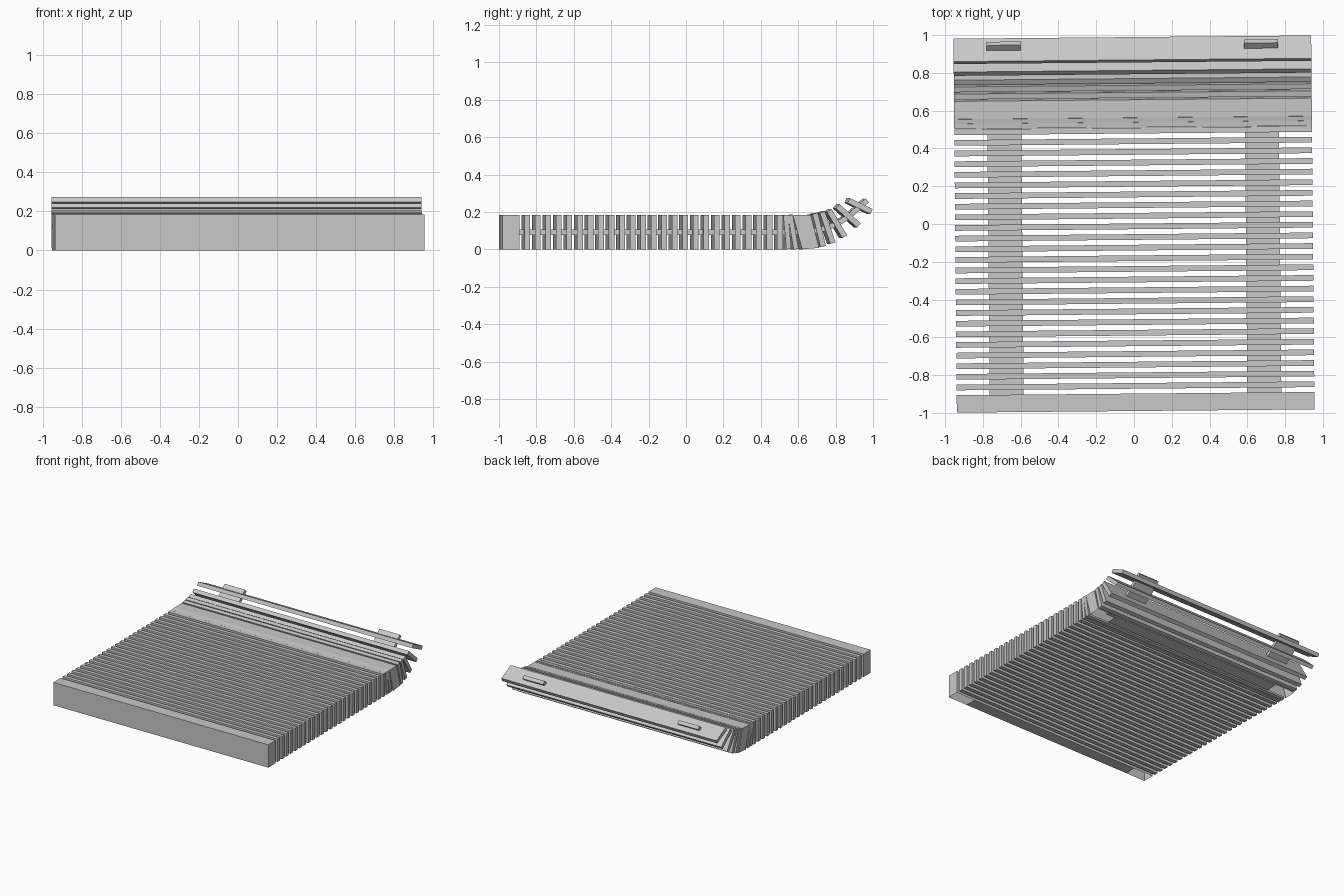
import bpy, bmesh, math
from mathutils import Vector

if "Cube" in bpy.data.objects:
    bpy.data.objects.remove(bpy.data.objects["Cube"])

HALF = 0.947                 # half length of every slat
TURN = math.radians(0.52)    # whole assembly sits slightly turned

grey = bpy.data.materials.new("light_grey")
grey.diffuse_color = (0.58, 0.58, 0.58, 1)
grey.use_nodes = True
grey.node_tree.nodes["Principled BSDF"].inputs["Base Color"].default_value = grey.diffuse_color


def prism(name, profile, x0=-HALF, x1=HALF, open_bottom=False):
    """Extrude a (y, z) outline along x; optionally leave its lowest side open."""
    bm = bmesh.new()
    a = [bm.verts.new((x0, y, z)) for y, z in profile]
    b = [bm.verts.new((x1, y, z)) for y, z in profile]
    n = len(profile)
    bm.faces.new(a)
    bm.faces.new(b[::-1])
    sides = [bm.faces.new((a[i], b[i], b[(i + 1) % n], a[(i + 1) % n])) for i in range(n)]
    bmesh.ops.recalc_face_normals(bm, faces=bm.faces[:])
    if open_bottom:
        low = min(sides, key=lambda f: f.calc_center_median().z)
        bmesh.ops.delete(bm, geom=[low], context='FACES_ONLY')
    mesh = bpy.data.meshes.new(name)
    bm.to_mesh(mesh)
    bm.free()
    mesh.materials.append(grey)
    obj = bpy.data.objects.new(name, mesh)
    obj.rotation_euler.z = TURN
    bpy.context.collection.objects.link(obj)
    return obj


def ribbon(path, thick):
    """Closed outline of constant thickness around an open (y, z) path."""
    pts = [Vector(p) for p in path]
    up, down = [], []
    for i, p in enumerate(pts):
        t = (pts[min(i + 1, len(pts) - 1)] - pts[max(i - 1, 0)]).normalized()
        n = Vector((-t.y, t.x)) * thick / 2
        up.append(p + n)
        down.append(p - n)
    return [tuple(p) for p in up + down[::-1]]


def solid_block(name, profile):
    """Thick crossbar with open end pockets and a central plate below."""
    prism(name, profile, open_bottom=True)
    (ya, za), (yb, zb) = profile[0], profile[1]
    prism(name + "_base_plate", [(ya, za), (yb, zb), (yb, zb + 0.004), (ya, za + 0.004)],
          -0.77, 0.77)


# Thick front crossbar and the leaning crossbar where the bend starts
solid_block("front_block", [(-0.99, 0), (-0.898, 0), (-0.898, 0.183), (-0.99, 0.183)])
solid_block("bend_block", [(0.612, 0), (0.703, 0.008), (0.658, 0.185), (0.563, 0.183)])

# Row of upright slats
for i in range(25):
    y = -0.857 + i * 0.0563
    prism(f"slat_{i + 1:02d}", [(y - 0.015, 0), (y + 0.015, 0),
                                (y + 0.015, 0.183), (y - 0.015, 0.183)])

# Fanned slats: top and bottom centre of each
fan = [((0.525, 0.183), (0.541, 0.001)),
       ((0.549, 0.183), (0.58, 0.001)),
       ((0.682, 0.192), (0.725, 0.015)),
       ((0.72, 0.20), (0.777, 0.033)),
       ((0.757, 0.208), (0.84, 0.068)),
       ((0.803, 0.23), (0.916, 0.128)),
       ((0.862, 0.261), (0.983, 0.202))]
for i, ends in enumerate(fan):
    prism(f"bend_slat_{i + 1}", ribbon(ends, 0.027 if i < 2 else 0.03))

# Two flat rails threading through all slats and following the bend
rail = [(-0.9, 0.091), (0.52, 0.091), (0.635, 0.093), (0.703, 0.103), (0.748, 0.116),
        (0.80, 0.137), (0.86, 0.172), (0.962, 0.262)]
for side, x0, x1 in (("left", -0.772, -0.592), ("right", 0.592, 0.772)):
    prism(side + "_rail", ribbon(rail, 0.028), x0, x1)
